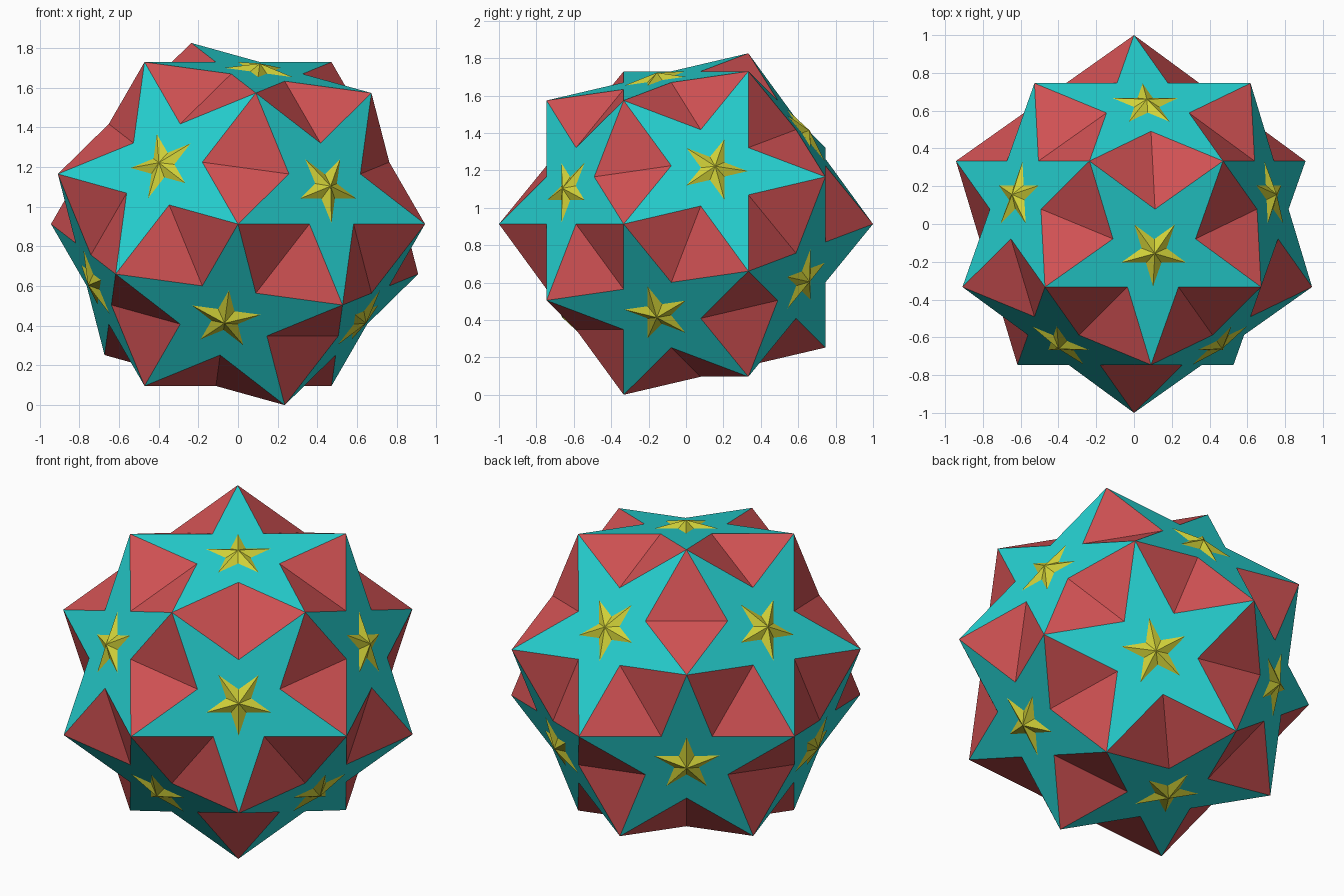
import bpy
import bmesh
import math
from mathutils import Vector

cube = bpy.data.objects.get("Cube")
if cube:
    bpy.data.objects.remove(cube, do_unlink=True)

PHI = (1 + math.sqrt(5)) / 2
NOTCH = 1 / PHI ** 2          # inner / outer radius of a pentagram
STUD_SIZE = 0.303             # small star relative to the large one
STUD_HEIGHT = 0.037


def material(name, colour):
    m = bpy.data.materials.new(name)
    m.use_nodes = True
    m.diffuse_color = (*colour, 1)
    m.node_tree.nodes["Principled BSDF"].inputs["Base Color"].default_value = (*colour, 1)
    return m


teal = material("teal", (0.019, 0.64, 0.64))
red = material("coral red", (0.64, 0.084, 0.088))
yellow = material("yellow", (0.64, 0.64, 0.04))


def make_object(name, polygons, mat, lift):
    """Mesh from outward-facing polygons, welded where corners meet."""
    bm = bmesh.new()
    for poly in polygons:
        f = bm.faces.new([bm.verts.new(p) for p in poly])
        f.normal_update()
        if f.normal.dot(f.calc_center_median()) < 0:
            f.normal_flip()
    bmesh.ops.remove_doubles(bm, verts=bm.verts[:], dist=1e-4)
    bmesh.ops.translate(bm, verts=bm.verts[:], vec=(0, 0, lift))
    mesh = bpy.data.meshes.new(name)
    bm.to_mesh(mesh)
    bm.free()
    mesh.materials.append(mat)
    ob = bpy.data.objects.new(name, mesh)
    bpy.context.collection.objects.link(ob)
    return ob


# Dodecahedron frame: poles on the y axis, then rings of 3 and 6 corners
SWING = math.acos(math.sqrt(5 / 8))
TURN = math.pi / 2 + math.radians(30) - SWING


def ring_point(y, angle):
    r = math.sqrt(1 - y * y)
    return Vector((r * math.cos(angle), y, r * math.sin(angle)))


corners = []
for side in (-1, 1):
    corners.append(Vector((0, side, 0)))
    for k in range(3):
        a = TURN + k * math.tau / 3 + (math.pi if side > 0 else 0)
        corners.append(ring_point(side * math.sqrt(5) / 3, a))
        for s in (-1, 1):
            corners.append(ring_point(side / 3, a + s * SWING))

lift = -min(c.z for c in corners)
frame = bmesh.new()
for c in corners:
    frame.verts.new(c)
bmesh.ops.convex_hull(frame, input=frame.verts[:])
bmesh.ops.dissolve_limit(frame, angle_limit=math.radians(2),
                         verts=frame.verts[:], edges=frame.edges[:])


def notch(face, edge):
    """Inner corner of the face's pentagram facing the given edge."""
    c = face.calc_center_median()
    mid = (edge.verts[0].co + edge.verts[1].co) / 2
    radius = (edge.verts[0].co - c).length
    return c + (mid - c).normalized() * radius * NOTCH


# Large flat stars, each with a small raised star in the middle
stars, studs = [], []
for f in frame.faces:
    outline = []
    for loop in f.loops:
        outline += [loop.vert.co.copy(), notch(f, loop.edge)]
    stars.append(outline)
    c = f.calc_center_median()
    apex = c + c.normalized() * STUD_HEIGHT
    rim = [c + (p - c) * STUD_SIZE + c.normalized() * 0.001 for p in outline]
    for i in range(10):
        studs.append([rim[i], rim[(i + 1) % 10], apex])

# Paired triangles sinking to a crease between neighbouring stars
dents = []
for e in frame.edges:
    a, b = (notch(f, e) for f in e.link_faces)
    for v in e.verts:
        dents.append([v.co.copy(), a, b])
frame.free()

make_object("large_stars", stars, teal, lift)
make_object("sunken_triangles", dents, red, lift)
make_object("small_raised_stars", studs, yellow, lift)
